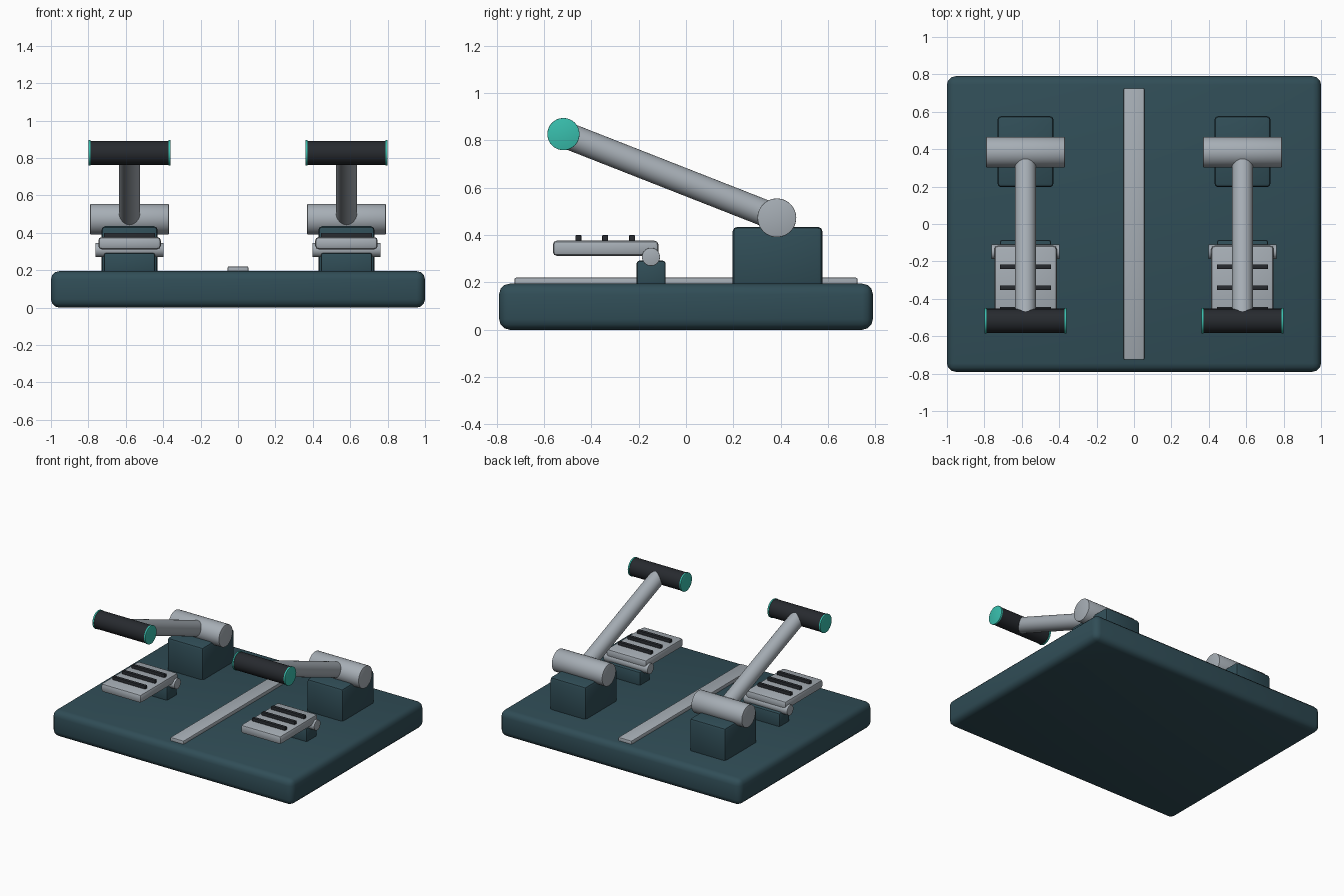
import bpy
import math
from mathutils import Vector

if "Cube" in bpy.data.objects:
    bpy.data.objects.remove(bpy.data.objects["Cube"])


def material(name, rgb):
    m = bpy.data.materials.new(name)
    m.diffuse_color = (*rgb, 1)
    m.use_nodes = True
    m.node_tree.nodes["Principled BSDF"].inputs["Base Color"].default_value = m.diffuse_color
    return m


TEAL_DARK = material("dark_teal_paint", (0.03, 0.075, 0.095))
METAL = material("grey_metal", (0.38, 0.42, 0.46))
RUBBER = material("black_rubber", (0.02, 0.023, 0.028))
ACCENT = material("teal_accent", (0.04, 0.52, 0.42))


def finish(obj, name, mat, bevel, segments):
    obj.name = name
    obj.data.materials.append(mat)
    if bevel:
        mod = obj.modifiers.new("bevel", 'BEVEL')
        mod.width = bevel
        mod.segments = segments
        mod.limit_method = 'ANGLE'
        bpy.ops.object.modifier_apply(modifier=mod.name)
    bpy.ops.object.shade_smooth_by_angle(angle=math.radians(35))
    return obj


def box(name, lo, hi, mat, bevel=0.0, segments=2):
    lo, hi = Vector(lo), Vector(hi)
    bpy.ops.mesh.primitive_cube_add(size=1, location=(lo + hi) / 2)
    obj = bpy.context.object
    obj.scale = hi - lo
    bpy.ops.object.transform_apply(location=False, rotation=False, scale=True)
    return finish(obj, name, mat, bevel, segments)


def rod(name, a, b, radius, mat, bevel=0.0, sides=48):
    a, b = Vector(a), Vector(b)
    bpy.ops.mesh.primitive_cylinder_add(vertices=sides, radius=radius,
                                        depth=(b - a).length, location=(a + b) / 2)
    obj = bpy.context.object
    obj.rotation_euler = (b - a).to_track_quat('Z', 'Y').to_euler()
    return finish(obj, name, mat, bevel, 2)


def cross_rod(name, x, half, y, z, radius, mat, bevel=0.0):
    return rod(name, (x - half, y, z), (x + half, y, z), radius, mat, bevel)


# Base slab and centre divider
box("base_slab", (-1, -0.79, 0), (1, 0.79, 0.195), TEAL_DARK, 0.045, 3)
box("centre_strip", (-0.055, -0.725, 0.18), (0.055, 0.725, 0.22), METAL, 0.006)

for side, x in (("left", -0.58), ("right", 0.58)):
    # Lever pedestal, hinge barrel and arm
    box(side + "_pedestal", (x - 0.15, 0.197, 0.17), (x + 0.15, 0.577, 0.435), TEAL_DARK, 0.02)
    cross_rod(side + "_hinge_barrel", x, 0.21, 0.384, 0.473, 0.082, METAL, 0.003)
    rod(side + "_lever_arm", (x, 0.384, 0.473), (x, -0.518, 0.827), 0.056, METAL)

    # Handle grip with end caps
    cross_rod(side + "_grip", x, 0.212, -0.518, 0.827, 0.065, RUBBER)
    for end, s in (("inner", -1), ("outer", 1)):
        cross_rod(f"{side}_{end}_grip_cap", x + s * 0.214, 0.006, -0.518, 0.827, 0.068, ACCENT, 0.002)

    # Foot pedal bracket, hinge pin and plate
    box(side + "_pedal_bracket", (x - 0.137, -0.209, 0.17), (x + 0.137, -0.086, 0.292), TEAL_DARK, 0.012)
    cross_rod(side + "_pedal_pin", x, 0.183, -0.148, 0.308, 0.038, METAL, 0.002)
    box(side + "_pedal_plate", (x - 0.167, -0.563, 0.312), (x + 0.167, -0.116, 0.377), METAL, 0.018)

    # Rubber tread strips
    for i in range(3):
        y = -0.455 + i * 0.1135
        box(f"{side}_tread_{i + 1}", (x - 0.137, y - 0.0125, 0.365),
            (x + 0.137, y + 0.0125, 0.4), RUBBER, 0.003)
